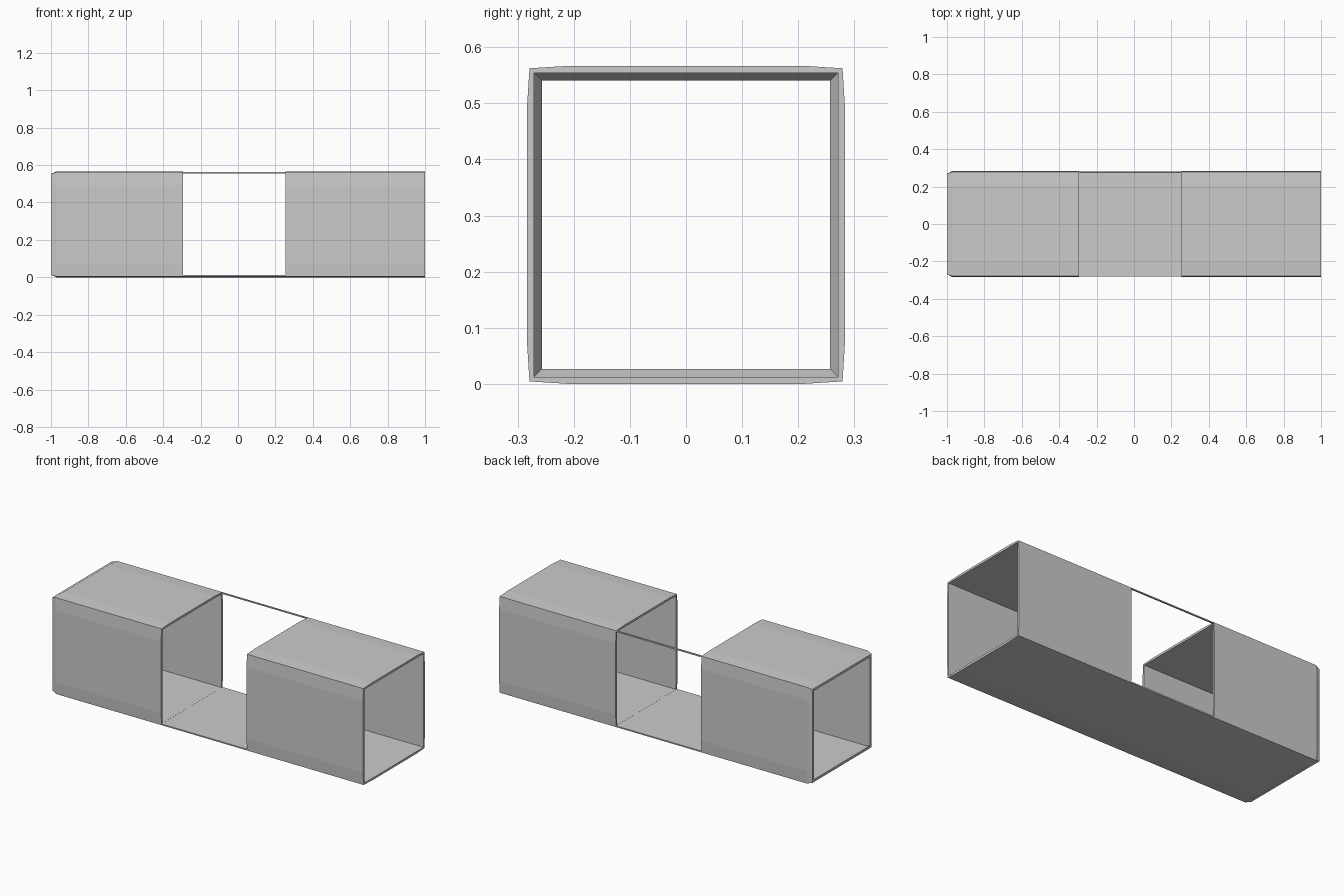
import bpy, bmesh

if "Cube" in bpy.data.objects:
    bpy.data.objects.remove(bpy.data.objects["Cube"])

ZC = 0.2835  # height of the tube axis


def make_object(name, bm):
    bmesh.ops.recalc_face_normals(bm, faces=bm.faces)
    mesh = bpy.data.meshes.new(name)
    bm.to_mesh(mesh)
    bm.free()
    ob = bpy.data.objects.new(name, mesh)
    bpy.context.collection.objects.link(ob)
    return ob


def loft(name, rings, closed):
    """Skin (x, [(y, z), ...]) rings; closed joins last to first, else caps."""
    bm = bmesh.new()
    vs = [[bm.verts.new((x, y, z)) for y, z in pts] for x, pts in rings]
    n = len(vs[0])
    for i in range(len(vs) if closed else len(vs) - 1):
        a, b = vs[i], vs[(i + 1) % len(vs)]
        for k in range(n):
            j = (k + 1) % n
            bm.faces.new((a[k], a[j], b[j], b[k]))
    if not closed:
        bm.faces.new(vs[0])
        bm.faces.new(vs[-1])
    return make_object(name, bm)


def section(half, corner):
    """Square section with slightly bulged sides, 12 points."""
    f = half * 0.73
    pts = []
    quarter = [(half, -f), (half, f), (corner, corner)]
    for c, s in ((1, 0), (0, 1), (-1, 0), (0, -1)):
        pts += [(c * y - s * z, s * y + c * z + ZC) for y, z in quarter]
    return pts


# Hollow square tube with an inward-bent lip at the left end
outer, inner = section(0.2835, 0.279), section(0.271, 0.271)
tube = loft("tube_body", [
    (1.0, outer), (-0.972, outer),
    (-0.988, section(0.274, 0.273)), (-1.0, section(0.271, 0.271)),
    (-1.0, section(0.257, 0.257)), (-0.972, inner), (1.0, inner)], True)

# Middle opening: leaves the floor and a thin rail on the back top edge
opening = [(-0.5, 0.012), (0.5, 0.012), (0.5, 0.5555),
           (0.272, 0.5555), (0.272, 1.0), (-0.5, 1.0)]
cutter = loft("opening_cutter", [(-0.295, opening), (0.253, opening)], False)
cutter.hide_render = True

mod = tube.modifiers.new("opening", 'BOOLEAN')
mod.operation = 'DIFFERENCE'
mod.solver = 'EXACT'
mod.object = cutter
bpy.context.view_layer.objects.active = tube
tube.select_set(True)
bpy.ops.object.modifier_apply(modifier=mod.name)
bpy.data.objects.remove(cutter)
